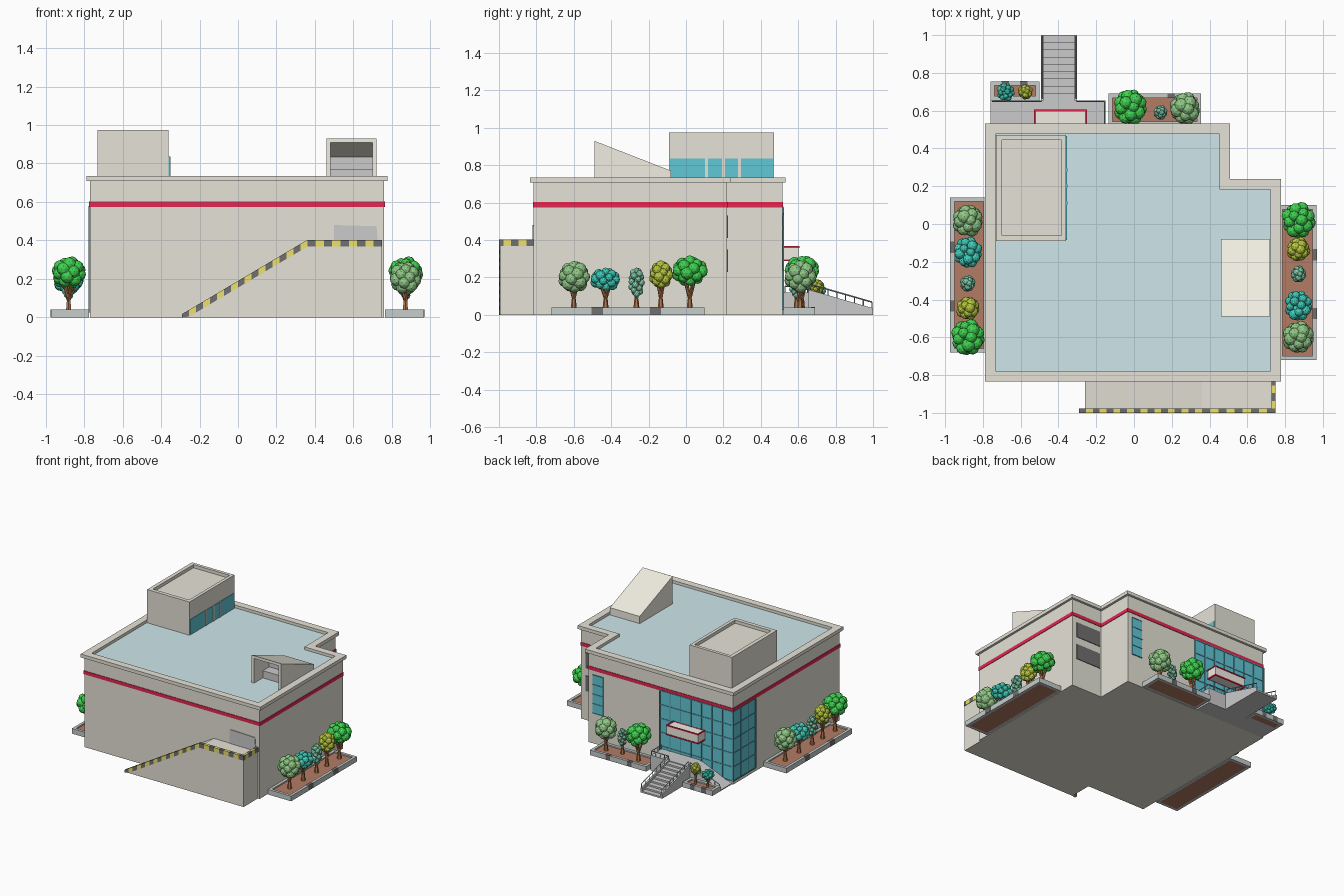
import bpy, bmesh, math, random
from mathutils import Vector, Matrix

if "Cube" in bpy.data.objects:
    bpy.data.objects.remove(bpy.data.objects["Cube"])

random.seed(4)
MATS = {}
COL = dict(beige=(.79, .77, .68), cream=(.88, .86, .76), red=(.78, .02, .08), roof=(.62, .80, .83),
           glass=(.12, .58, .68), mullion=(.10, .34, .42), grey=(.58, .58, .58), dark=(.16, .16, .16),
           yellow=(.85, .75, .15), curb=(.56, .61, .60), soil=(.45, .20, .13), trunk=(.45, .18, .07),
           rail=(.42, .52, .57), bright=(.05, .65, .08), mid=(.28, .58, .24), teal=(.05, .60, .48),
           pale=(.22, .62, .42), olive=(.48, .58, .05))


def mat(n):
    if n not in MATS:
        MATS[n] = bpy.data.materials.new(n)
        MATS[n].diffuse_color = (*COL[n], 1)
    return MATS[n]


def finish(bm, name, *mats):
    bmesh.ops.recalc_face_normals(bm, faces=bm.faces)
    me = bpy.data.meshes.new(name)
    bm.to_mesh(me)
    bm.free()
    for m in mats:
        me.materials.append(mat(m))
    ob = bpy.data.objects.new(name, me)
    bpy.context.collection.objects.link(ob)
    return ob


def prism(bm, pts, a, b, axis='z', mi=0):
    put = {'z': lambda u, v, w: (u, v, w), 'y': lambda u, v, w: (u, w, v), 'x': lambda u, v, w: (w, u, v)}[axis]
    lo = [bm.verts.new(put(u, v, a)) for u, v in pts]
    hi = [bm.verts.new(put(u, v, b)) for u, v in pts]
    n = len(pts)
    faces = [bm.faces.new(lo), bm.faces.new(hi)]
    faces += [bm.faces.new((lo[i], lo[(i + 1) % n], hi[(i + 1) % n], hi[i])) for i in range(n)]
    for f in faces:
        f.material_index = mi


def rect(x0, x1, y0, y1):
    return [(x0, y0), (x1, y0), (x1, y1), (x0, y1)]


def box(bm, x0, x1, y0, y1, z0, z1, mi=0):
    prism(bm, rect(x0, x1, y0, y1), z0, z1, 'z', mi)


def ring(bm, outer, inner, z0, z1, mi=0):
    loops = [[bm.verts.new((x, y, z)) for x, y in p] for p, z in ((outer, z0), (outer, z1), (inner, z1), (inner, z0))]
    n = len(outer)
    for k in range(4):
        a, b = loops[k], loops[(k + 1) % 4]
        for i in range(n):
            j = (i + 1) % n
            bm.faces.new((a[i], a[j], b[j], b[i])).material_index = mi


def stick(bm, p, q, r1, r2, seg=5, mi=0):
    p, q = Vector(p), Vector(q)
    d = q - p
    m = Matrix.Translation((p + q) / 2) @ d.to_track_quat('Z', 'Y').to_matrix().to_4x4()
    vs = bmesh.ops.create_cone(bm, cap_ends=True, segments=seg, radius1=r1, radius2=r2, depth=d.length, matrix=m)['verts']
    for f in {f for v in vs for f in v.link_faces}:
        f.material_index = mi


def solid(name, pts, a, b, m, axis='z'):
    bm = bmesh.new()
    prism(bm, pts, a, b, axis)
    return finish(bm, name, m)


def plan(o):
    # L-shaped building outline, offset by o
    return [(-.77 - o, -.815 - o), (.76 + o, -.815 - o), (.76 + o, .22 + o),
            (.49 + o, .22 + o), (.49 + o, .515 + o), (-.77 - o, .515 + o)]


# Main building, roof, cornice and red band
solid("building_body", plan(0), 0, .71, 'beige')
solid("roof_surface", plan(-.035), .70, .713, 'roof')
for name, o, i, z0, z1, m in (("cornice", .018, -.038, .708, .735, 'beige'), ("red_band", .004, -.01, .575, .602, 'red')):
    bm = bmesh.new()
    ring(bm, plan(o), plan(i), z0, z1)
    finish(bm, name, m)

# Roof plant room with recessed top and a strip window
bm = bmesh.new()
box(bm, -.73, -.36, -.09, .47, .705, .95)
ring(bm, rect(-.73, -.36, -.09, .47), rect(-.70, -.385, -.06, .445), .95, .975)
finish(bm, "roof_room", 'beige')
bm = bmesh.new()
box(bm, -.37, -.356, -.085, .465, .715, .835)
for y in (.11, .20, .285):
    box(bm, -.37, -.352, y - .008, y + .008, .715, .835, 1)
finish(bm, "roof_room_window", 'glass', 'beige')

# Wedge roof hatch, open at the front
bm = bmesh.new()
side = [(-.49, .71), (-.08, .71), (-.08, .77), (-.49, .93)]
prism(bm, side, .46, .482, 'x')
prism(bm, side, .698, .72, 'x')
prism(bm, [(-.49, .908), (-.08, .75), (-.08, .77), (-.49, .93)], .482, .698, 'x')
box(bm, .482, .698, -.10, -.08, .71, .758)
finish(bm, "roof_hatch", 'cream')
bm = bmesh.new()
box(bm, .482, .698, -.30, -.29, .71, .835)
box(bm, .482, .698, -.38, -.30, .71, .77)
finish(bm, "hatch_interior", 'grey')

# Corner glazing with mullions, wrapping onto the left side
bm = bmesh.new()
Z0, Z1 = .03, .575
box(bm, -.774, -.135, .50, .519, Z0, Z1)
box(bm, -.774, -.76, .24, .519, Z0, Z1)
for i in range(8):
    x = -.771 + i * .636 / 7
    box(bm, x - .004, x + .004, .51, .523, Z0, Z1, 1)
for i in range(4):
    y = .24 + i * .277 / 3
    box(bm, -.778, -.765, y - .004, y + .004, Z0, Z1, 1)
for i in range(6):
    z = Z0 + i * (Z1 - Z0) / 5
    box(bm, -.775, -.135, .51, .522, z - .004, z + .004, 1)
    box(bm, -.777, -.765, .24, .52, z - .004, z + .004, 1)
finish(bm, "corner_glazing", 'glass', 'mullion')

# Narrow back window, notch vents, front door
bm = bmesh.new()
box(bm, .36, .45, .51, .519, .24, .54)
for i in range(5):
    z = .24 + i * .075
    box(bm, .36, .45, .51, .522, z - .003, z + .003, 1)
finish(bm, "narrow_window", 'glass', 'mullion')
bm = bmesh.new()
for z in (.23, .41):
    box(bm, .505, .72, .21, .225, z, z + .12)
finish(bm, "notch_windows", 'dark')
solid("front_door", [(.50, .36), (.73, .36), (.72, .474), (.50, .48)], -.82, -.81, 'grey', 'y')

# Front loading ramp with parapet
bm = bmesh.new()
prism(bm, [(-.26, 0), (.735, 0), (.735, .37), (.36, .37)], -.98, -.81, 'y')
prism(bm, [(-.29, 0), (.745, 0), (.745, .40), (.36, .40), (-.29, .015)], -.994, -.978, 'y')
box(bm, .73, .745, -.98, -.81, 0, .40)
finish(bm, "loading_ramp", 'beige')
bm = bmesh.new()
k = 0
for a, b, n in (((-.29, .018), (.36, .403), 18), ((.36, .403), (.748, .403), 9)):
    a, b = Vector(a), Vector(b)
    for i in range(n):
        p, q = a.lerp(b, i / n), a.lerp(b, (i + 1) / n)
        prism(bm, [(p.x, max(0, p.y - .035)), (q.x, max(0, q.y - .035)), q, p], -1, -.977, 'y', k % 2)
        k += 1
for i in range(4):
    y = -.977 + i * .041
    box(bm, .728, .748, y, y + .041, .368, .403, (k + i) % 2)
finish(bm, "hazard_edge", 'dark', 'yellow')

# Entrance landing, side ramp, stairs and cheeks
bm = bmesh.new()
box(bm, -.49, -.15, .515, .655, 0, .12)
prism(bm, [(-.76, 0), (-.49, 0), (-.49, .12), (-.76, .008)], .515, .655, 'y')
N = 9
for i in range(N):
    y = .655 + i * .345 / N
    box(bm, -.48, -.315, y, y + .345 / N, 0, .12 * (N - i) / (N + .5))
for x in (-.492, -.315):
    prism(bm, [(.655, 0), (1, 0), (1, .035), (.655, .135)], x, x + .012, 'x')
finish(bm, "entrance_steps", 'grey')
bm = bmesh.new()
for p, q, n in (((-.486, .665, .13), (-.486, .995, .035), 7), ((-.309, .665, .13), (-.309, .995, .035), 7),
                ((-.305, .65, .12), (-.155, .65, .12), 4), ((-.155, .65, .12), (-.155, .53, .12), 3),
                ((-.75, .65, .012), (-.49, .65, .12), 6)):
    p, q = Vector(p), Vector(q)
    up = Vector((0, 0, .033))
    stick(bm, p + up, q + up, .004, .004, 4)
    for i in range(n + 1):
        c = p.lerp(q, i / n)
        stick(bm, c, c + up, .003, .003, 4)
finish(bm, "handrails", 'rail')

# Entrance canopy
bm = bmesh.new()
box(bm, -.527, -.253, .515, .602, .292, .362)
for z in (.288, .358):
    ring(bm, rect(-.53, -.25, .515, .606), rect(-.52, -.26, .52, .596), z, z + .009, 1)
finish(bm, "entrance_canopy", 'cream', 'red')


# Planters: curb, soil and dark curb stones
def planter(name, x0, x1, y0, y1):
    bm = bmesh.new()
    w = .022
    ring(bm, rect(x0, x1, y0, y1), rect(x0 + w, x1 - w, y0 + w, y1 - w), 0, .04)
    box(bm, x0 + w, x1 - w, y0 + w, y1 - w, 0, .03, 1)
    for t in (.3, .68):
        if y1 - y0 > x1 - x0:
            e, c = (x0 if x0 < 0 else x1 - w), y0 + t * (y1 - y0)
            box(bm, e - .001, e + w + .001, c - .03, c + .03, .002, .041, 2)
        else:
            c = x0 + t * (x1 - x0)
            box(bm, c - .02, c + .02, y1 - w - .001, y1 + .001, .002, .041, 2)
    finish(bm, name, 'curb', 'soil', 'dark')


planter("planter_right", .765, .967, -.72, .10)
planter("planter_left", -.973, -.775, -.68, .14)
planter("planter_back", -.135, .355, .52, .69)
planter("planter_small", -.76, -.50, .655, .755)

# Trees: kind -> crown centre height, half width, half height
KIND = dict(mid=(.205, .083, .083), teal=(.19, .088, .062), pale=(.175, .042, .098),
            olive=(.215, .062, .078), bright=(.235, .098, .08))


def tree(kind, x, y, s=1.0):
    cz, w, h = KIND[kind]
    bm = bmesh.new()
    base = Vector((x, y, .025))
    at = lambda dx, dy, z: base + Vector((dx, dy, z - .025)) * s
    fork = at(0, 0, .085)
    stick(bm, base, fork, .017 * s, .011 * s, 6)
    for i in range(4):
        a = i * math.pi / 2 + .5
        stick(bm, fork, at(math.cos(a) * w * .5, math.sin(a) * w * .5, cz), .009 * s, .004 * s, 5)
    n = 22
    for i in range(n):
        u = 1 - 2 * (i + .5) / n
        a = i * 2.4
        r = math.sqrt(1 - u * u)
        c = at(.66 * w * r * math.cos(a) * .92, .66 * w * r * math.sin(a), cz + .66 * h * u)
        rad = s * min(w, h) * random.uniform(.34, .46)
        m = Matrix.Translation(c) @ Matrix.Rotation(random.random() * 3, 4, 'Z') @ Matrix.Scale(rad, 4)
        vs = bmesh.ops.create_icosphere(bm, subdivisions=2, radius=1, matrix=m)['verts']
        for f in {f for v in vs for f in v.link_faces}:
            f.material_index = 1
    finish(bm, "tree_" + kind, 'trunk', kind)


for kind, y in (('mid', -.60), ('teal', -.43), ('pale', -.265), ('olive', -.135), ('bright', .02)):
    tree(kind, .87, y)
    tree(kind, -.88, -.58 - y)
for kind, x, y, s in (('bright', -.02, .62, 1), ('pale', .14, .59, .9), ('mid', .27, .61, 1),
                      ('teal', -.68, .70, .62), ('olive', -.575, .70, .63)):
    tree(kind, x, y, s)

for m in bpy.data.materials:
    if m.users and not m.is_grease_pencil:
        m.use_nodes = True
        m.node_tree.nodes["Principled BSDF"].inputs["Base Color"].default_value = m.diffuse_color
